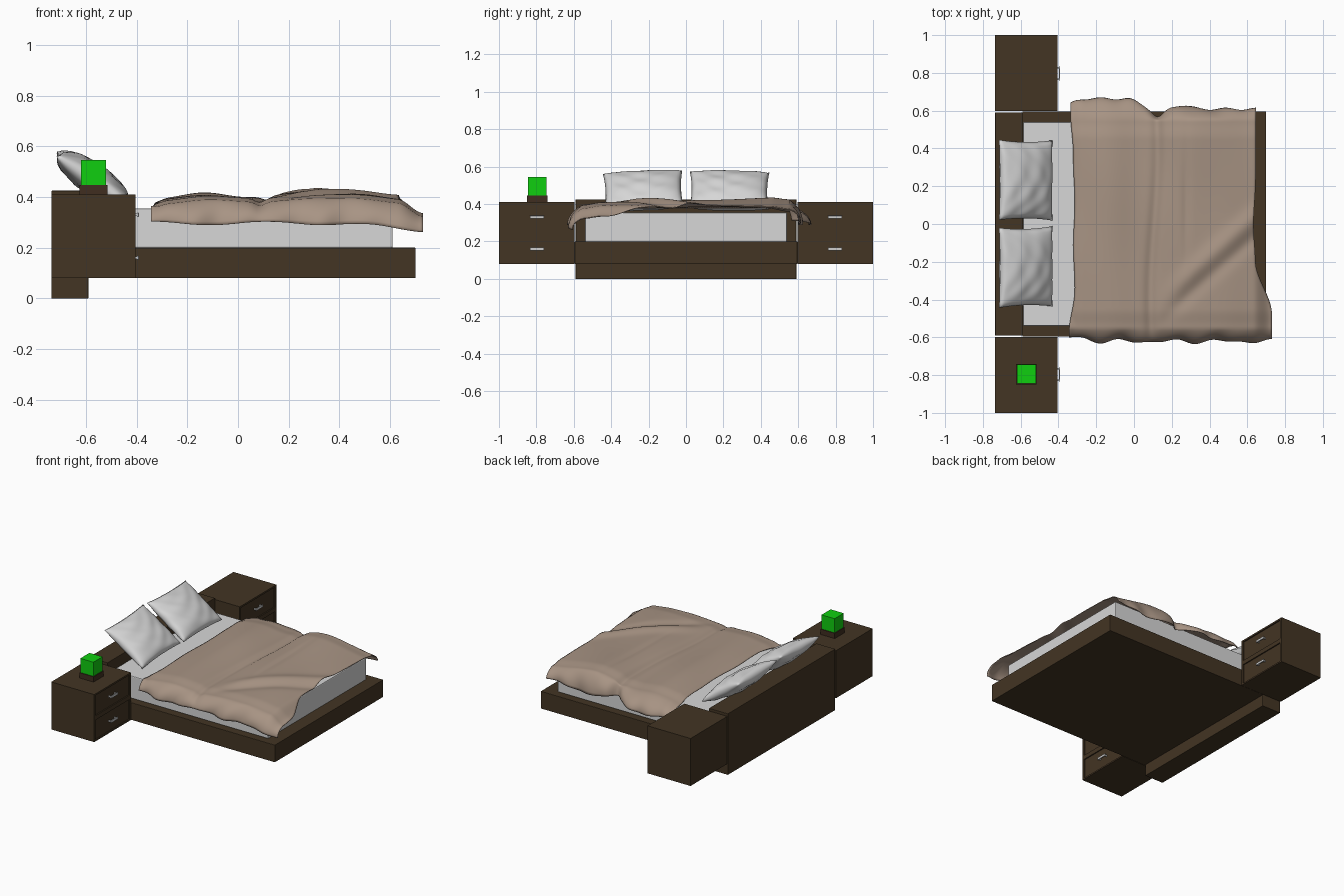
import bpy, bmesh, math
from mathutils import Vector, Matrix

if "Cube" in bpy.data.objects:
    bpy.data.objects.remove(bpy.data.objects["Cube"])


def material(name, r, g, b):
    m = bpy.data.materials.new(name)
    m.diffuse_color = (r, g, b, 1)
    m.use_nodes = True
    m.node_tree.nodes["Principled BSDF"].inputs["Base Color"].default_value = m.diffuse_color
    return m


WOOD = material("dark wood", 0.056, 0.035, 0.017)
BASE = material("lamp base brown", 0.05, 0.026, 0.014)
WHITE = material("white linen", 0.68, 0.68, 0.68)
TAN = material("tan blanket", 0.39, 0.295, 0.23)
METAL = material("silver metal", 0.62, 0.62, 0.62)
GREEN = material("green glow", 0.005, 0.62, 0.005)


def finish(name, bm, mat, smooth=False):
    bmesh.ops.recalc_face_normals(bm, faces=bm.faces)
    me = bpy.data.meshes.new(name)
    bm.to_mesh(me)
    bm.free()
    me.materials.append(mat)
    if smooth:
        for p in me.polygons:
            p.use_smooth = True
    ob = bpy.data.objects.new(name, me)
    bpy.context.collection.objects.link(ob)
    return ob


def box(name, x0, x1, y0, y1, z0, z1, mat, bevel=0.0):
    bm = bmesh.new()
    size = Matrix.Diagonal((x1 - x0, y1 - y0, z1 - z0, 1))
    mid = Matrix.Translation(((x0 + x1) / 2, (y0 + y1) / 2, (z0 + z1) / 2))
    bmesh.ops.create_cube(bm, size=1, matrix=mid @ size)
    ob = finish(name, bm, mat)
    if bevel:
        mod = ob.modifiers.new("bevel", 'BEVEL')
        mod.width = bevel
        mod.segments = 2
    return ob


def gauss(d, w):
    return math.exp(-(d / w) ** 2)


def smooth(a, b, v):
    t = min(1, max(0, (v - a) / (b - a)))
    return t * t * (3 - 2 * t)


# Bed frame, headboard and mattress
box("headboard", -0.735, -0.59, -0.59, 0.59, 0.0, 0.425, WOOD, 0.002)
box("bed_frame", -0.59, 0.70, -0.595, 0.595, 0.08, 0.20, WOOD, 0.002)
box("mattress", -0.588, 0.61, -0.54, 0.54, 0.198, 0.355, WHITE, 0.006)

# Nightstands with two recessed drawers each
for side, cy in (("right", -0.797), ("left", 0.797)):
    y0, y1 = cy - 0.2, cy + 0.2
    y0, y1 = max(y0, -1.0), min(y1, 1.0)
    if side == "right":
        y0 = -1.0
    else:
        y1 = 1.0
    box(side + "_nightstand", -0.735, -0.413, y0, y1, 0.08, 0.41, WOOD)
    f = 0.015
    for n, (a, b) in enumerate(((y0, y0 + f), (y1 - f, y1))):
        box(f"{side}_nightstand_stile_{n}", -0.413, -0.405, a, b, 0.08, 0.41, WOOD)
    for n, (a, b) in enumerate(((0.08, 0.09), (0.228, 0.258), (0.398, 0.41))):
        box(f"{side}_nightstand_rail_{n}", -0.413, -0.405, y0 + f, y1 - f, a, b, WOOD)
    for n, z in enumerate((0.16, 0.33)):
        box(f"{side}_handle_{n}", -0.398, -0.391, cy - 0.038, cy + 0.038,
            z - 0.008, z + 0.008, METAL, 0.002)
        for k in (-1, 1):
            box(f"{side}_handle_post_{n}_{k}", -0.413, -0.396, cy + k * 0.03 - 0.004,
                cy + k * 0.03 + 0.004, z - 0.005, z + 0.005, METAL)

# Cube lamp
box("lamp_base", -0.625, -0.515, -0.85, -0.74, 0.41, 0.447, BASE)
box("lamp_cube", -0.62, -0.52, -0.845, -0.745, 0.447, 0.545, GREEN)


# Pillows: two bulged sheets sharing a pinched rim
def pillow(name, cy, roll, phase):
    bm = bmesh.new()
    N, L, W, T = 32, 0.345, 0.425, 0.06
    for s in (1, -1):
        rows = []
        for i in range(N + 1):
            row = []
            for j in range(N + 1):
                a, b = 2 * i / N - 1, 2 * j / N - 1
                x = a * L / 2 * (1 - 0.05 * (1 - b * b) * abs(a))
                y = b * W / 2 * (1 - 0.05 * (1 - a * a) * abs(b))
                rim = (1 - a * a) * (1 - b * b)
                z = s * T * rim ** 0.45
                z += 0.004 * rim ** 0.4 * math.sin(9 * a + 5 * b * b + phase) * math.cos(6 * b + phase)
                row.append(bm.verts.new((x, y, z)))
            rows.append(row)
        for i in range(N):
            for j in range(N):
                bm.faces.new((rows[i][j], rows[i + 1][j], rows[i + 1][j + 1], rows[i][j + 1]))
    bmesh.ops.remove_doubles(bm, verts=bm.verts, dist=0.0002)
    ob = finish(name, bm, WHITE, True)
    ob.matrix_world = (Matrix.Translation((-0.573, cy, 0.473))
                       @ Matrix.Rotation(math.radians(roll), 4, 'X')
                       @ Matrix.Rotation(math.radians(34.5), 4, 'Y'))


pillow("pillow_right", -0.228, 2.5, 0.4)
pillow("pillow_left", 0.232, -0.8, 2.0)


# Blanket: top surface with folds, hanging edges on both sides
def blanket_top(x, y):
    z = 0.384
    z += 0.032 * gauss(x + 0.13, 0.13) * (0.75 + 0.25 * math.sin(5 * y + 1))
    z += 0.046 * gauss(x - 0.30, 0.19) * (0.75 + 0.5 * y)
    z += 0.012 * gauss(x - 0.5, 0.12)
    z -= 0.016 * gauss(x - 0.105 - 0.02 * math.sin(4 * y), 0.028)
    z -= 0.008 * gauss(x - 0.275, 0.02) * gauss(y - 0.1, 0.3)
    d = (x - 0.2) * 0.66 - (y + 0.35) * 0.75          # diagonal fold towards the foot
    z += 0.016 * gauss(d, 0.05) * smooth(0.1, 0.3, x)
    z -= 0.010 * gauss(d - 0.08, 0.04) * smooth(0.1, 0.3, x)
    z += 0.004 * math.sin(11 * x + 3 * y) * math.cos(7 * y - 2 * x)
    z = max(z, 0.366)
    z -= 0.016 * (1 - smooth(-0.35, -0.27, x))
    z = max(z, 0.363)
    z -= 0.05 * smooth(0.63, 0.73, x)
    return z


bm = bmesh.new()
NU, NV, EDGE = 90, 110, 0.83
rows = []
for i in range(NU + 1):
    row = []
    u = i / NU
    for j in range(NV + 1):
        s = 2 * j / NV - 1
        side = 1 if s > 0 else -1
        t = max(0, (abs(s) - EDGE) / (1 - EDGE))
        yt = min(abs(s) / EDGE, 1) * 0.548 * side
        # head and foot outlines
        x0 = -0.317 - 0.025 * smooth(0.35, 0.6, abs(yt)) + 0.004 * math.sin(14 * yt)
        x1 = 0.645 - 0.012 * gauss(yt, 0.15) + 0.085 * (1 - smooth(-0.48, -0.2, yt))
        x = x0 + (x1 - x0) * u
        z = blanket_top(x, yt)
        # edge roll-off, then hanging side
        z -= 0.012 * smooth(0.45, 0.55, abs(yt))
        z = max(z, 0.362 - 0.05 * smooth(0.63, 0.73, x))
        if side > 0:
            out = 0.115 - 0.055 * smooth(-0.05, 0.12, x) + 0.02 * gauss(x - 0.25, 0.06)
            out -= 0.045 * gauss(x - 0.13, 0.04) + 0.035 * gauss(x + 0.36, 0.05)
            bottom = 0.30 + 0.012 * math.sin(13 * x)
        else:
            out = 0.072 + 0.008 * math.sin(24 * x) - 0.02 * gauss(x + 0.33, 0.1)
            bottom = 0.296 + 0.007 * math.sin(14 * x) - 0.03 * smooth(0.4, 0.72, x)
        y = yt + side * out * math.sin(t * math.pi / 2)
        y += side * 0.006 * t * math.sin(38 * x + 2 * t)
        z += (bottom - z) * t ** 1.35
        row.append(bm.verts.new((x, y, z)))
    rows.append(row)
for i in range(NU):
    for j in range(NV):
        bm.faces.new((rows[i][j], rows[i + 1][j], rows[i + 1][j + 1], rows[i][j + 1]))
blanket = finish("blanket", bm, TAN, True)
mod = blanket.modifiers.new("thickness", 'SOLIDIFY')
mod.thickness = 0.004
mod.offset = 0
